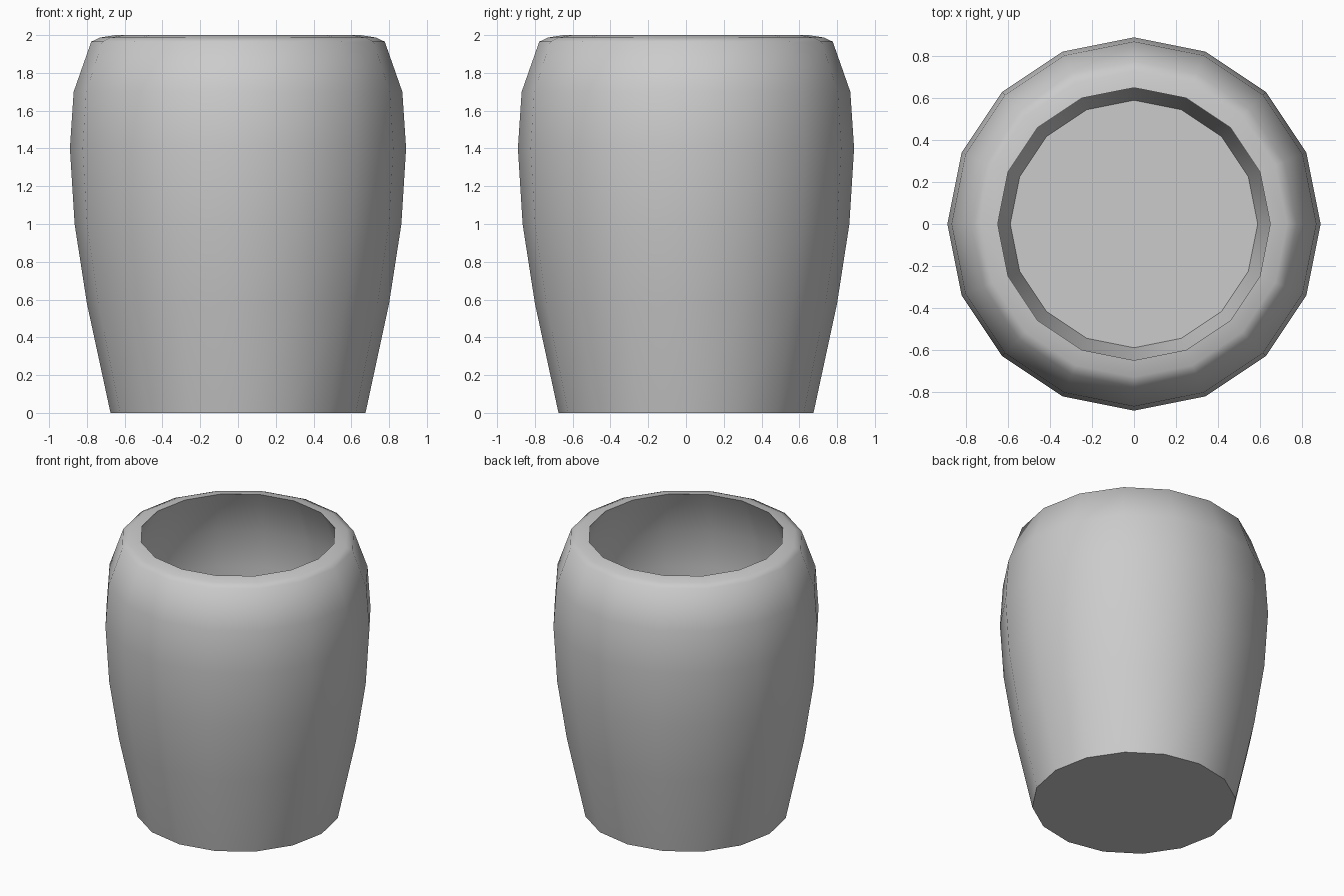
import bpy, bmesh, math

if "Cube" in bpy.data.objects:
    bpy.data.objects.remove(bpy.data.objects["Cube"])

SIDES = 16

# Profile as (radius, height): outer wall, rounded rim, then inner wall down to the floor
profile = [
    (0.675, 0.0), (0.80, 0.58), (0.865, 1.0), (0.89, 1.4), (0.87, 1.7),
    (0.777, 1.965), (0.73, 1.987), (0.65, 2.0),
    (0.70, 1.90), (0.785, 1.67), (0.805, 1.4), (0.78, 1.0), (0.715, 0.6),
    (0.59, 0.09),
]

# Spin the profile into rings
bm = bmesh.new()
rings = []
for r, z in profile:
    rings.append([bm.verts.new((r * math.cos(2 * math.pi * i / SIDES),
                                r * math.sin(2 * math.pi * i / SIDES), z))
                  for i in range(SIDES)])
for a, b in zip(rings, rings[1:]):
    for i in range(SIDES):
        j = (i + 1) % SIDES
        bm.faces.new((a[i], a[j], b[j], b[i]))

# Base and inner floor
bm.faces.new(rings[0][::-1])
bm.faces.new(rings[-1])
bmesh.ops.recalc_face_normals(bm, faces=bm.faces[:])

mesh = bpy.data.meshes.new("vase")
bm.to_mesh(mesh)
bm.free()
vase = bpy.data.objects.new("vase", mesh)
bpy.context.collection.objects.link(vase)

# Smooth walls, crisp base and inner rim
bpy.context.view_layer.objects.active = vase
vase.select_set(True)
bpy.ops.object.shade_smooth_by_angle(angle=math.radians(60))
